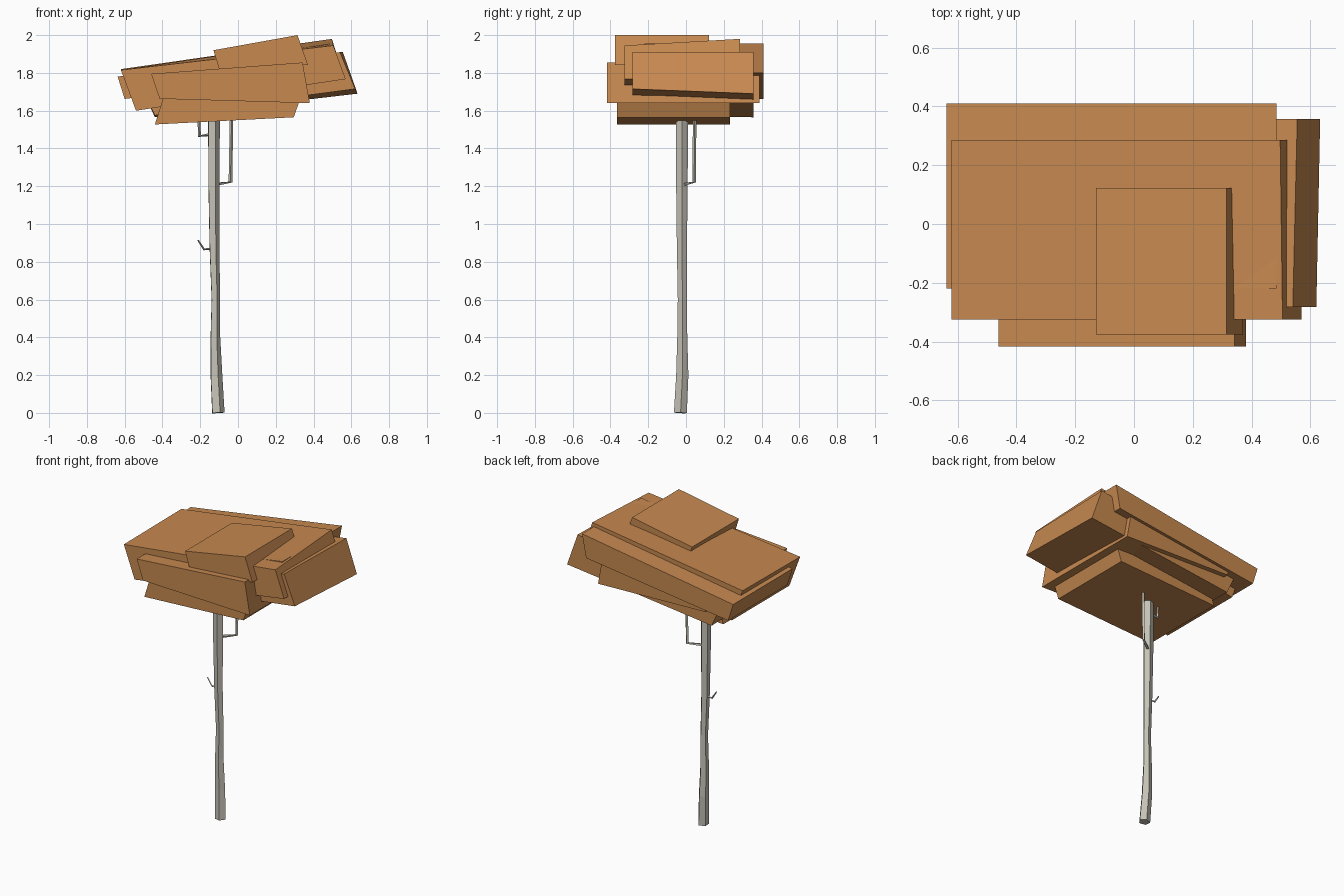
import bpy, bmesh, math
from mathutils import Vector

if "Cube" in bpy.data.objects:
    bpy.data.objects.remove(bpy.data.objects["Cube"])


def material(name, color):
    m = bpy.data.materials.new(name)
    m.use_nodes = True
    m.diffuse_color = (*color, 1)
    m.node_tree.nodes["Principled BSDF"].inputs["Base Color"].default_value = (*color, 1)
    return m


leaf = material("autumn_orange", (0.57, 0.25, 0.08))
bark = material("pale_bark", (0.56, 0.54, 0.47))


def loft(name, rings, mat):
    """Join matching closed rings of points and cap both ends."""
    bm = bmesh.new()
    rows = [[bm.verts.new(p) for p in ring] for ring in rings]
    n = len(rows[0])
    for a, b in zip(rows, rows[1:]):
        for i in range(n):
            j = (i + 1) % n
            bm.faces.new((a[i], a[j], b[j], b[i]))
    bm.faces.new(rows[0])
    bm.faces.new(rows[-1])
    bmesh.ops.recalc_face_normals(bm, faces=bm.faces)
    me = bpy.data.meshes.new(name)
    bm.to_mesh(me)
    bm.free()
    me.materials.append(mat)
    ob = bpy.data.objects.new(name, me)
    bpy.context.collection.objects.link(ob)
    return ob


def slab(name, y0, y1, front, back=None):
    """Leaf block from its x,z outline at the front and at the back."""
    loft(name, [[(x, y0, z) for x, z in front],
                [(x, y1, z) for x, z in back or front]], leaf)


def limb(name, path, sides, turn=0):
    """Faceted limb through (x, y, z, radius) points, with mitred bends."""
    pts = [Vector(p[:3]) for p in path]
    rings = []
    for i, p in enumerate(pts):
        ahead = pts[min(i + 1, len(pts) - 1)] - pts[max(i - 1, 0)]
        rot = Vector((0, 0, 1)).rotation_difference(ahead.normalized())
        r = path[i][3]
        ring = []
        for k in range(sides):
            a = turn + math.tau * k / sides
            ring.append(p + rot @ Vector((r * math.cos(a), r * math.sin(a), 0)))
        rings.append(ring)
    loft(name, rings, bark)


# Canopy: tilted overlapping slabs (top left, top right, bottom right, bottom left)
slab("canopy_top", -0.375, 0.122,
     [(-0.13, 1.92), (0.315, 2.0), (0.37, 1.843), (-0.10, 1.82)])
slab("canopy_front", -0.417, 0.39,
     [(-0.46, 1.795), (0.342, 1.855), (0.38, 1.64), (-0.415, 1.663)])
slab("canopy_main", -0.325, 0.285,
     [(-0.62, 1.815), (0.505, 1.945), (0.57, 1.767), (-0.54, 1.60)],
     [(-0.62, 1.82), (0.497, 1.98), (0.565, 1.767), (-0.54, 1.60)])
slab("canopy_right", -0.283, 0.357,
     [(-0.53, 1.76), (0.54, 1.91), (0.62, 1.715), (-0.44, 1.575)],
     [(-0.53, 1.76), (0.555, 1.91), (0.633, 1.69), (-0.44, 1.565)])
slab("canopy_back", -0.22, 0.41,
     [(-0.637, 1.78), (0.485, 1.955), (0.455, 1.80), (-0.60, 1.662)])
slab("canopy_bottom", -0.365, 0.232,
     [(-0.395, 1.67), (0.325, 1.65), (0.295, 1.565), (-0.44, 1.527)])

# Trunk
limb("trunk", [(-0.107, -0.03, 0, 0.036), (-0.117, -0.02, 0.2, 0.034),
               (-0.122, -0.02, 0.4, 0.028), (-0.119, -0.02, 0.6, 0.025),
               (-0.127, -0.022, 0.87, 0.028), (-0.13, -0.022, 1.2, 0.032),
               (-0.13, -0.022, 1.56, 0.034)], 5, math.radians(-70))

# Branches
limb("right_branch", [(-0.12, -0.01, 1.21, 0.01), (-0.04, 0.043, 1.222, 0.01),
                      (-0.034, 0.046, 1.58, 0.009)], 4)
limb("left_branch", [(-0.14, -0.02, 1.475, 0.009), (-0.204, -0.02, 1.466, 0.009),
                     (-0.208, -0.02, 1.58, 0.007)], 4)
limb("twig", [(-0.135, -0.02, 0.868, 0.006), (-0.18, -0.02, 0.866, 0.006),
              (-0.212, -0.02, 0.915, 0.004)], 4)
